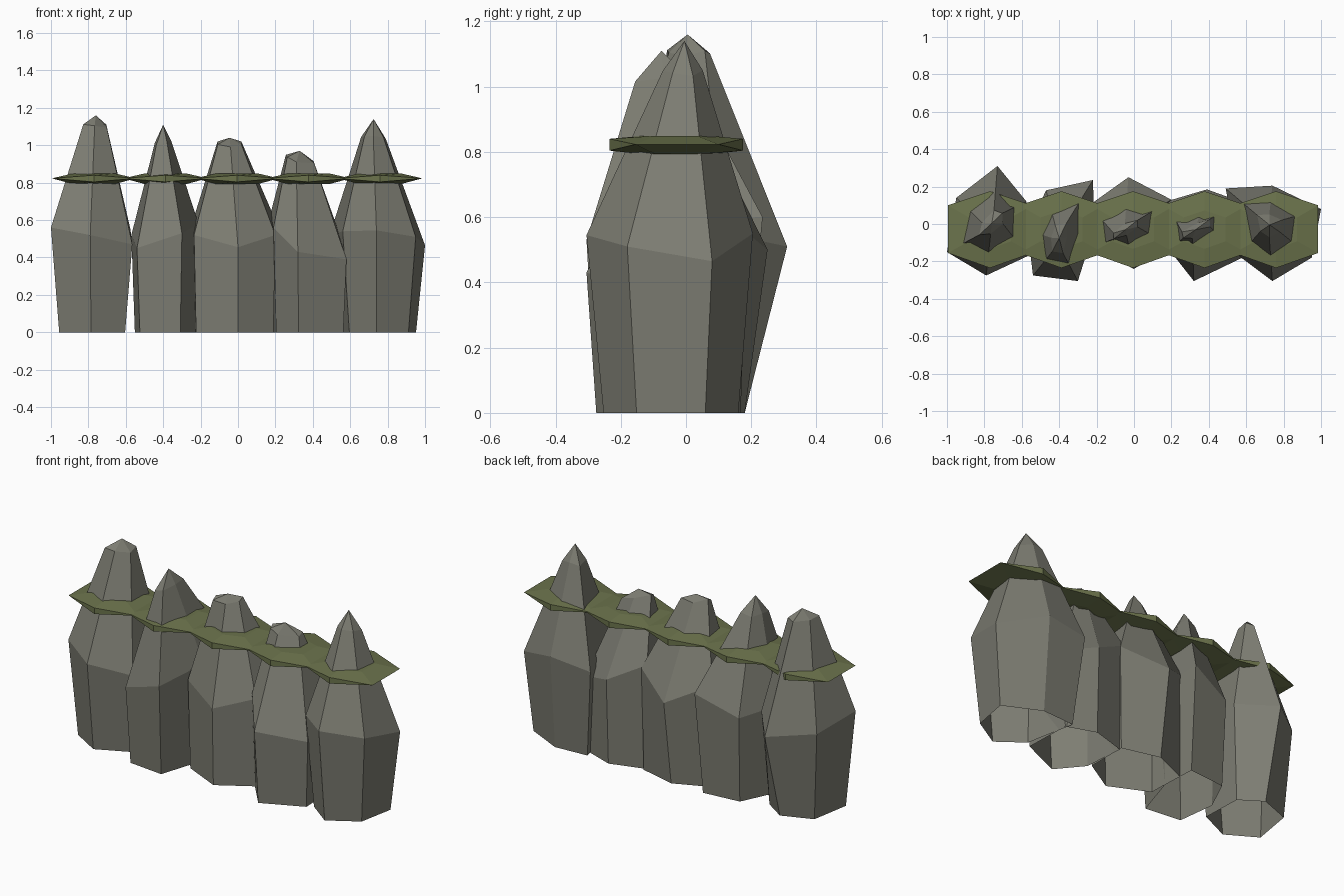
import bpy

if "Cube" in bpy.data.objects:
    bpy.data.objects.remove(bpy.data.objects["Cube"])


def material(name, color):
    m = bpy.data.materials.new(name)
    m.diffuse_color = (*color, 1)
    m.use_nodes = True
    m.node_tree.nodes["Principled BSDF"].inputs["Base Color"].default_value = m.diffuse_color
    return m


stone = material("grey stone", (0.205, 0.205, 0.17))
moss = material("moss green", (0.147, 0.171, 0.072))


def make(name, verts, faces, mat):
    me = bpy.data.meshes.new(name)
    me.from_pydata(verts, [], faces)
    me.materials.append(mat)
    ob = bpy.data.objects.new(name, me)
    bpy.context.collection.objects.link(ob)
    return ob


def pillar(name, waist, base_scale, top_scale, top_z, apex, skew=0):
    """Six-sided rock, open below: foot ring, waist ring, shoulder ring, peak."""
    n = len(waist)
    cx = sum(p[0] for p in waist) / n
    cy = sum(p[1] for p in waist) / n
    sx, sy = top_scale
    foot = [(cx + (x - cx) * base_scale,
             max(-0.275, min(0.18, cy + (y - cy) * base_scale)), 0)
            for x, y, z in waist]
    top = [(apex[0] + (x - cx) * sx, apex[1] + (y - cy) * sy + (x - cx) * sx * skew,
            top_z + (z - 0.5) * 0.2) for x, y, z in waist]
    verts = foot + list(waist) + top + [apex]
    faces = []
    for i in range(n):
        j = (i + 1) % n
        for r in (0, n):
            faces.append((r + i, r + j, r + n + j, r + n + i))
        faces.append((2 * n + i, 2 * n + j, 3 * n))
    make(name, verts, faces, stone)


# Rock pillars, waist corners listed counter-clockwise
pillar("pillar_1", [(-1.0, -.15, .56), (-.79, -.275, .52), (-.565, -.17, .47),
                    (-.575, .12, .55), (-.73, .31, .51), (-.95, .14, .52)],
       .81, (.29, .2), 1.1, (-.76, .005, 1.16), .5)
pillar("pillar_2", [(-.54, -.275, .45), (-.30, -.305, .53), (-.21, -.02, .58),
                    (-.22, .235, .6), (-.47, .18, .5), (-.57, -.03, .52)],
       .9, (.24, .3), 1.01, (-.40, -.075, 1.11))
pillar("pillar_3", [(-.235, -.13, .52), (0, -.24, .455), (.2, -.12, .52),
                    (.2, .13, .6), (-.03, .25, .5), (-.24, .1, .6)],
       .95, (.29, .14), 1.0, (-.045, -.03, 1.04), .5)
pillar("pillar_4", [(.19, -.14, .56), (.32, -.305, .43), (.58, -.18, .39),
                    (.57, .12, .45), (.39, .185, .5), (.17, .12, .62)],
       .92, (.37, .14), .925, (.33, -.03, .97), .45)
pillar("pillar_5", [(.56, -.17, .54), (.74, -.305, .545), (.95, -.18, .51),
                    (1.0, .08, .465), (.74, .205, .55), (.49, .19, .52)],
       .81, (.26, .24), 1.04, (.725, -.005, 1.14))

# Moss pads: thin hexagons with sharp side edges and a blunt front and back
for k in range(5):
    cx = -0.77 + 0.3825 * k
    w = 0.225
    rim = [(-w, -.155, .823, .823), (0, -.235, .84, .804), (w, -.155, .823, .823),
           (w, .1, .823, .823), (0, .175, .84, .804), (-w, .1, .823, .823)]
    hi = [(cx + x, y, a) for x, y, a, b in rim]
    lo = [(cx + x, y, b) for x, y, a, b in rim]
    top = [(cx + x * .5, -.03 + (y + .03) * .5, .849) for x, y, a, b in rim]
    under = [(x, y, .793) for x, y, z in top]
    f = [tuple(range(12, 18)), tuple(range(23, 17, -1))]
    for i in range(6):
        j = (i + 1) % 6
        f += [(i, j, 12 + j, 12 + i), (6 + j, 6 + i, 18 + i, 18 + j)]
        if i in (0, 1, 3, 4):
            f.append((6 + i, 6 + j, j, i))
    make(f"moss_pad_{k + 1}", hi + lo + top + under, f, moss)
